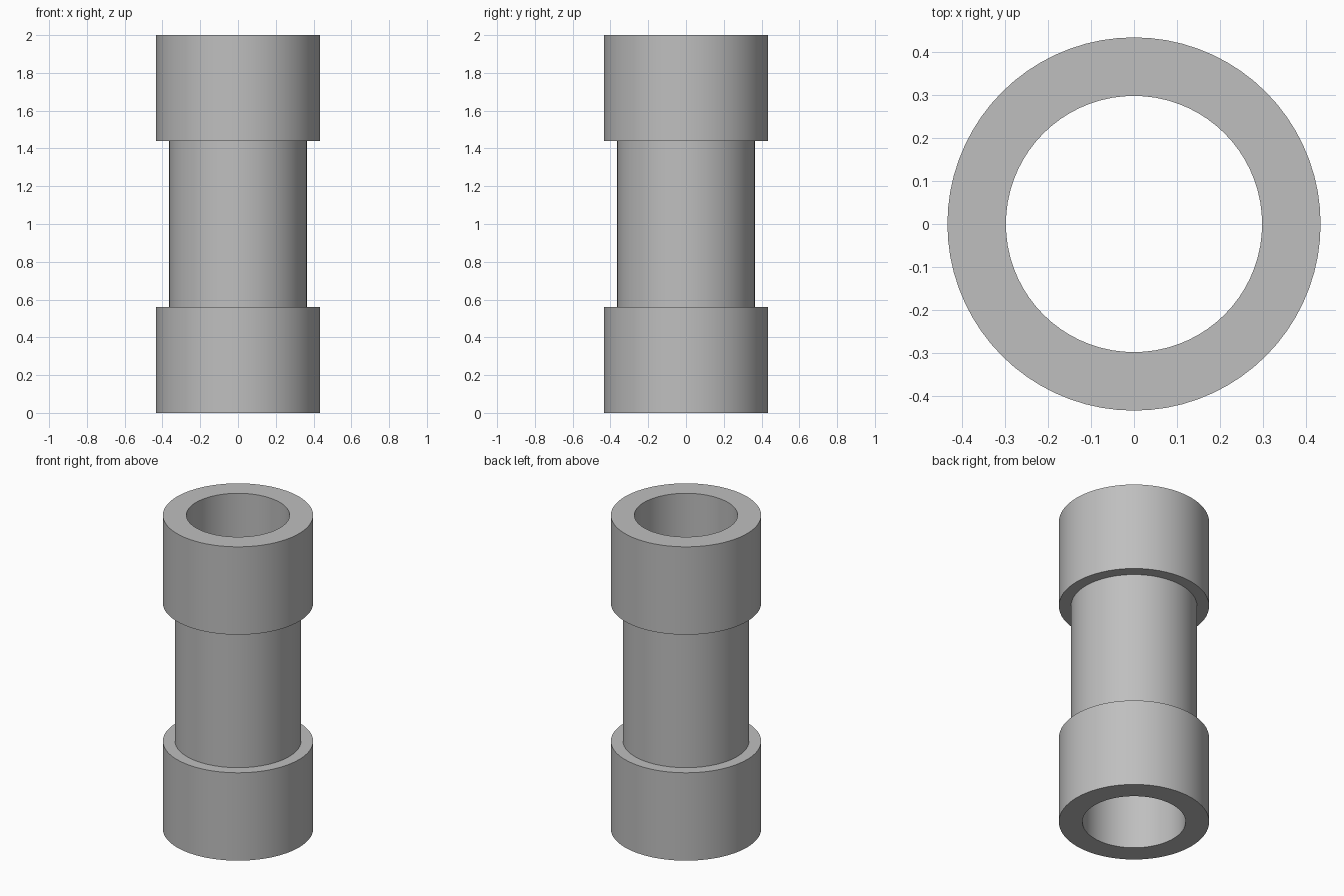
import bpy
import bmesh
import math

SEGMENTS = 72
BORE, BODY, COLLAR = 0.298, 0.364, 0.434
LOW, HIGH, TOP = 0.56, 1.44, 2.0

cube = bpy.data.objects.get("Cube")
if cube:
    bpy.data.objects.remove(cube, do_unlink=True)

# Plain grey for the whole fitting
grey = bpy.data.materials.new("grey")
grey.use_nodes = True
colour = (0.52, 0.52, 0.52, 1.0)
grey.diffuse_color = colour
grey.node_tree.nodes["Principled BSDF"].inputs["Base Color"].default_value = colour


def lathe(name, profile):
    """Turn a closed (radius, height) profile around z."""
    bm = bmesh.new()
    rings = []
    for r, z in profile:
        rings.append([bm.verts.new((r * math.cos(math.tau * i / SEGMENTS),
                                    r * math.sin(math.tau * i / SEGMENTS), z))
                      for i in range(SEGMENTS)])
    for a, b in zip(rings, rings[1:] + rings[:1]):
        for i in range(SEGMENTS):
            j = (i + 1) % SEGMENTS
            bm.faces.new((a[i], a[j], b[j], b[i]))
    bmesh.ops.recalc_face_normals(bm, faces=bm.faces)
    mesh = bpy.data.meshes.new(name)
    bm.to_mesh(mesh)
    bm.free()
    mesh.materials.append(grey)
    obj = bpy.data.objects.new(name, mesh)
    bpy.context.collection.objects.link(obj)
    bpy.ops.object.select_all(action='DESELECT')
    obj.select_set(True)
    bpy.context.view_layer.objects.active = obj
    bpy.ops.object.shade_smooth_by_angle(angle=math.radians(30))
    return obj


# Hollow sleeve with a thicker collar at each end and a straight bore
lathe("collared_sleeve", [
    (BORE, 0), (COLLAR, 0), (COLLAR, LOW), (BODY, LOW),
    (BODY, HIGH), (COLLAR, HIGH), (COLLAR, TOP), (BORE, TOP),
])
